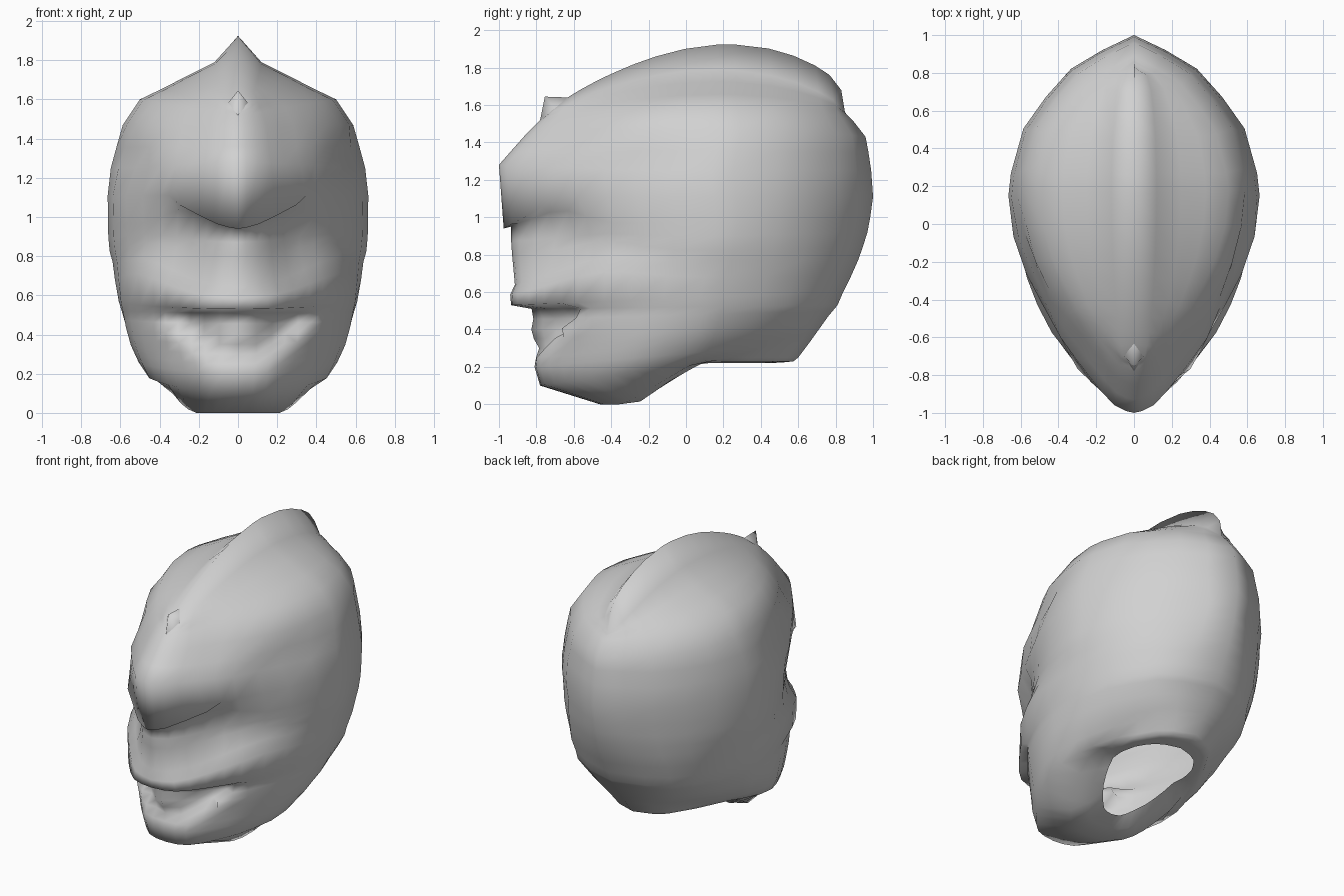
import bpy, bmesh, math

cube = bpy.data.objects.get("Cube")
if cube:
    bpy.data.objects.remove(cube, do_unlink=True)

grey = bpy.data.materials.new("plain grey")
grey.use_nodes = True
colour = (0.64, 0.64, 0.64, 1)
grey.diffuse_color = colour
grey.node_tree.nodes["Principled BSDF"].inputs["Base Color"].default_value = colour


def clamp(v):
    return max(0.0, min(1.0, v))


def bell(v, centre, size):
    return math.exp(-((v - centre) / size) ** 2)


def add_object(name, bm):
    bmesh.ops.recalc_face_normals(bm, faces=bm.faces)
    mesh = bpy.data.meshes.new(name)
    bm.to_mesh(mesh)
    bm.free()
    mesh.materials.append(grey)
    obj = bpy.data.objects.new(name, mesh)
    bpy.context.collection.objects.link(obj)
    return obj


# Teardrop plan of the helmet: share of half width, share of length from the front
PLAN = [(0, 0), (.06, .005), (.15, .02), (.25, .055), (.36, .1), (.48, .15),
        (.6, .2), (.74, .28), (.86, .36), (.96, .46), (1, .57), (.98, .63),
        (.88, .75), (.7, .835), (.5, .91), (.25, .96), (0, 1)]


# A level ring; its height climbs between start and reach, taper narrows the back,
# bump = (place along the side, size, outward, upward)
def ring(half, front, back, z_front, z_back, reach=1, blunt=1, arch=0,
         bump=(0, 1, 0, 0), start=0, taper=0):
    side = []
    for px, t in PLAN:
        z = z_front + (z_back - z_front) * clamp((t - start) / (reach - start))
        z += arch * max(0, math.sin(math.pi * t ** 1.2)) ** .65
        x = half * px ** blunt * (1 - taper * clamp((t - .4) / .45))
        if 0 < t < 1:
            swell = bell(t, bump[0], bump[1])
            x += bump[2] * swell
            z += bump[3] * swell
        side.append((x, front + (back - front) * t, z))
    return side + [(-x, y, z) for x, y, z in side[-2:0:-1]]


def between(a, b):
    return [tuple((u + v) / 2 for u, v in zip(p, q)) for p, q in zip(a, b)]


def sculpt(x, y, z):
    ax = abs(x)
    if y < 0:
        # Cheek hollows under the beak
        y += .06 * bell(z, .9, .12) * bell(ax, .3, .13)
        # Grinning mouth recess with lips in the middle
        inside = clamp((z - .24 - 1.8 * ax * ax) / .06) * clamp((.525 - z) / .02)
        if y < -.45:
            y += inside * (min(.13, .02 + .45 * ax) - .03 * bell(ax, 0, .14) * bell(z, .38, .06))
    # Eye grooves with brows above them
    x *= 1 - .08 * bell(z, 1.28 + .25 * (y + .3), .1) * bell(y, -.3, .3)
    x *= 1 + .04 * bell(z, 1.48 + .15 * (y + .3), .07) * bell(y, -.25, .25)
    return x, y, z


# Neck opening and chin
under = [ring(.25, -.22, .45, .045, .22, .45, .7),
         ring(.31, -.33, .53, .015, .225, .45, .65, start=.1, taper=.1),
         ring(.4, -.46, .575, 0, .23, .5, .62, start=.12, taper=.25),
         ring(.5, -.78, .6, .1, .25, .7, .66, taper=.3)]
# Mouth band
mouth = [ring(.54, -.81, .66, .2, .33, blunt=.68, taper=.25),
         ring(.575, -.8, .71, .3, .4, blunt=.65, taper=.17),
         ring(.595, -.82, .76, .4, .47, blunt=.65, taper=.11),
         ring(.61, -.84, .81, .51, .53, blunt=.67, taper=.07)]
# Upper lip and muzzle, the lip sweeping up into the cheeks
muzzle = [ring(.618, -.935, .84, .53, .6, blunt=.72, taper=.04),
          ring(.628, -.94, .88, .585, .68, .4, .78, bump=(.25, .15, .015, .06)),
          ring(.64, -.915, .92, .64, .77, .5, .88, bump=(.25, .15, 0, .08)),
          ring(.655, -.93, .945, .8, .84, blunt=.95, bump=(.25, .15, -.02, .06)),
          ring(.662, -.935, .97, .87, .92, bump=(.25, .15, -.01, .03)),
          ring(.664, -.935, .985, .95, 1, blunt=1.05, bump=(.13, .09, 0, .08))]
# Beak, forehead and shoulders of the dome
dome = [ring(.665, -.975, 1, .94, 1.11, .14, 1, bump=(.105, .06, .06, 0)),
        ring(.65, -1, .99, 1.28, 1.25, .4, .97),
        ring(.625, -.93, .975, 1.36, 1.35),
        ring(.59, -.85, .96, 1.45, 1.43, arch=.03),
        ring(.5, -.78, .89, 1.52, 1.52, arch=.08),
        ring(.38, -.76, .87, 1.535, 1.54, blunt=.9, arch=.12),
        ring(.25, -.74, .86, 1.55, 1.55, blunt=.65, arch=.175)]
# Central crest: base, then ridge line
crest = [ring(.12, -.73, .85, 1.56, 1.56, blunt=.4, arch=.23),
         ring(0, -.72, .83, 1.57, 1.68, arch=.29)]

fine_mouth = [mouth[0]]
for low, high in zip(mouth, mouth[1:]):
    fine_mouth += [between(low, high), high]

# Helmet shell
bm = bmesh.new()
rows = [[bm.verts.new(sculpt(*p)) for p in r]
        for r in under + fine_mouth + muzzle + dome + crest]
for low, high in zip(rows, rows[1:]):
    for i in range(len(low)):
        j = (i + 1) % len(low)
        bm.faces.new((low[i], low[j], high[j], high[i]))
bmesh.ops.remove_doubles(bm, verts=bm.verts, dist=.0005)
shell = add_object("helmet_shell", bm)

# Diamond stud on the forehead, a fan of four faces around its tip
bm = bmesh.new()
tip = bm.verts.new((0, -.755, 1.645))
rim = [bm.verts.new(p) for p in [(0, -.62, 1.64), (.06, -.69, 1.57),
                                 (0, -.78, 1.52), (-.06, -.69, 1.57)]]
for i in range(4):
    bm.faces.new((tip, rim[i - 1], rim[i]))
stud = add_object("forehead_stud", bm)

bpy.ops.object.select_all(action='DESELECT')
for obj in (shell, stud):
    obj.select_set(True)
bpy.context.view_layer.objects.active = shell
bpy.ops.object.shade_smooth_by_angle(angle=math.radians(150))
